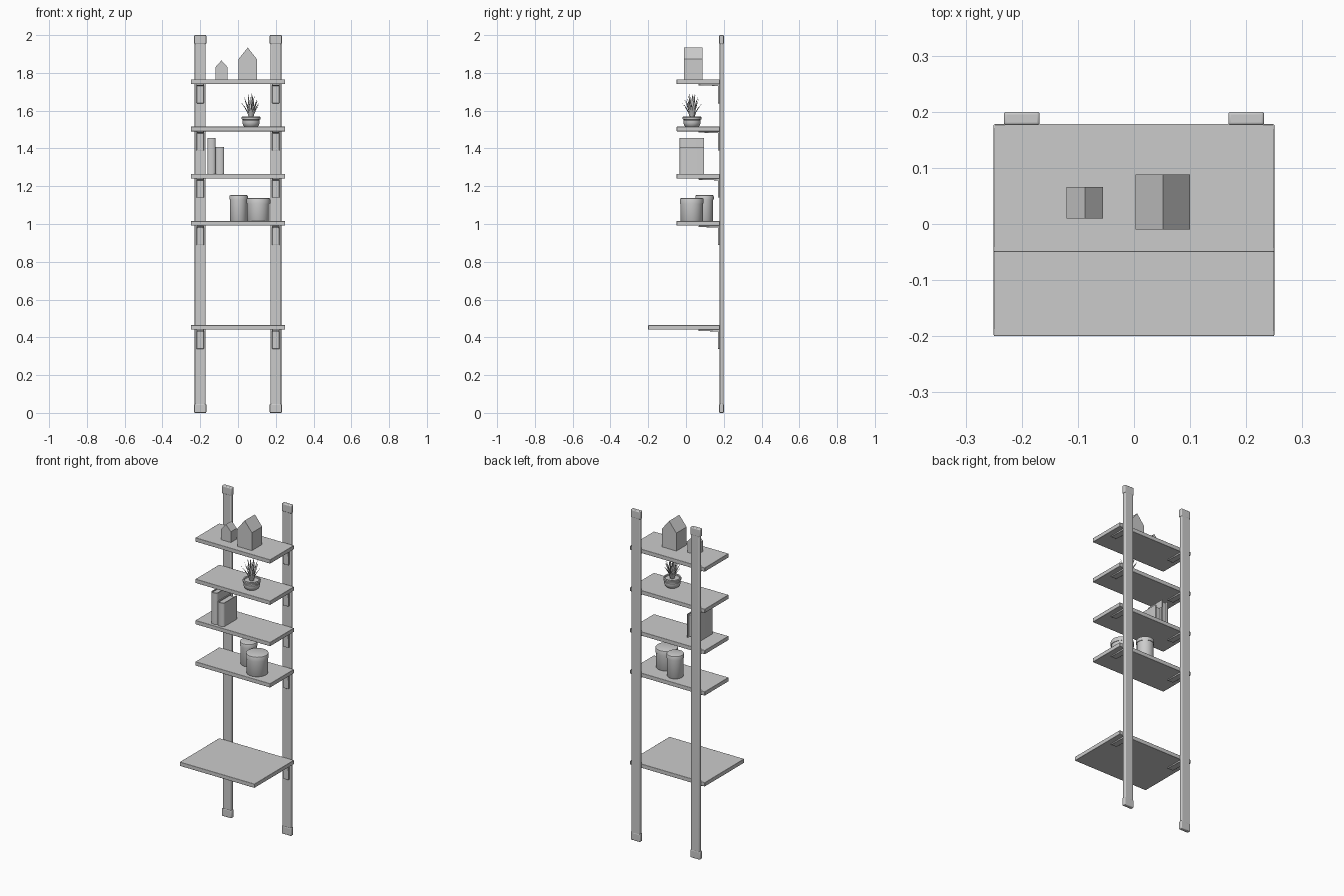
import bpy, bmesh, math, random
from mathutils import Vector

if "Cube" in bpy.data.objects:
    bpy.data.objects.remove(bpy.data.objects["Cube"])

random.seed(4)
grey = bpy.data.materials.new("plain grey")
grey.diffuse_color = (0.6, 0.6, 0.6, 1)
grey.use_nodes = True
grey.node_tree.nodes["Principled BSDF"].inputs["Base Color"].default_value = grey.diffuse_color


def finish(name, bm, smooth=True, bevel=0, segments=2):
    """Turn a bmesh into a named object with the grey material."""
    bmesh.ops.recalc_face_normals(bm, faces=bm.faces)
    mesh = bpy.data.meshes.new(name)
    bm.to_mesh(mesh)
    bm.free()
    mesh.materials.append(grey)
    ob = bpy.data.objects.new(name, mesh)
    bpy.context.collection.objects.link(ob)
    if bevel:
        mod = ob.modifiers.new("soft edges", 'BEVEL')
        mod.width, mod.segments = bevel, segments
    if smooth:
        bpy.ops.object.select_all(action='DESELECT')
        ob.select_set(True)
        bpy.context.view_layer.objects.active = ob
        bpy.ops.object.shade_smooth_by_angle(angle=math.radians(35))
    return ob


def box(name, lo, hi, bevel=0, segments=2):
    bm = bmesh.new()
    bmesh.ops.create_cube(bm, size=1)
    for v in bm.verts:
        v.co = [(a + b) / 2 + c * (b - a) for a, b, c in zip(lo, hi, v.co)]
    return finish(name, bm, bevel > 0, bevel, segments)


def extrude(name, points, direction, bevel=0):
    """Extrude a planar outline along a direction."""
    bm = bmesh.new()
    face = bm.faces.new([bm.verts.new(p) for p in points])
    new = bmesh.ops.extrude_face_region(bm, geom=[face])["geom"]
    verts = [g for g in new if isinstance(g, bmesh.types.BMVert)]
    bmesh.ops.translate(bm, verts=verts, vec=direction)
    return finish(name, bm, True, bevel)


def lathe(name, centre, profile, steps=32):
    """Spin (radius, height) pairs round a vertical axis."""
    bm = bmesh.new()
    verts = [bm.verts.new((r, 0, z)) for r, z in profile]
    edges = [bm.edges.new(pair) for pair in zip(verts, verts[1:])]
    bmesh.ops.spin(bm, geom=verts + edges, axis=(0, 0, 1), cent=(0, 0, 0),
                   angle=math.tau, steps=steps)
    bmesh.ops.remove_doubles(bm, verts=bm.verts, dist=1e-5)
    bmesh.ops.translate(bm, verts=bm.verts, vec=centre)
    return finish(name, bm)


# Uprights with end caps
for side, s in (("left", -1), ("right", 1)):
    x = 0.2 * s
    box(side + "_post", (x - 0.029, 0.178, 0.01), (x + 0.029, 0.199, 1.99), 0.006, 3)
    for end, z in (("bottom", 0), ("top", 1.952)):
        box(f"{side}_{end}_cap", (x - 0.032, 0.176, z), (x + 0.032, 0.2, z + 0.048), 0.005, 3)

# Shelves with L-shaped brackets
tops = [0.465, 1.015, 1.265, 1.515, 1.765]
for i, top in enumerate(tops):
    front = -0.2 if i == 0 else -0.05
    box(f"shelf_{i + 1}", (-0.25, front, top - 0.024), (0.25, 0.178, top), 0.002)
    z = top - 0.024
    for side, s in (("left", -1), ("right", 1)):
        x = 0.2 * s - 0.019
        outline = [(0.179, z), (0.179, z - 0.102), (0.169, z - 0.102),
                   (0.169, z - 0.01), (0.067, z - 0.007), (0.067, z)]
        extrude(f"{side}_bracket_{i + 1}", [(x, y, h) for y, h in outline],
                (0.038, 0, 0), 0.0015)


# House-shaped ornaments
def house(name, x0, x1, y0, y1, eave, ridge):
    z = tops[4]
    outline = [(x0, z), (x1, z), (x1, eave), ((x0 + x1) / 2, ridge), (x0, eave)]
    extrude(name, [(x, y0, h) for x, h in outline], (0, y1 - y0, 0))


house("small_house_ornament", -0.12, -0.055, 0.01, 0.066, 1.83, 1.866)
house("large_house_ornament", 0.003, 0.1, -0.01, 0.088, 1.873, 1.934)

# Potted plant
px, py, pz = 0.069, 0.032, tops[3]
lathe("plant_pot", (px, py, pz),
      [(0, 0), (0.034, 0), (0.041, 0.007), (0.046, 0.02), (0.046, 0.033),
       (0.042, 0.036), (0.049, 0.039), (0.05, 0.05), (0.047, 0.055),
       (0.041, 0.053), (0.04, 0.046), (0, 0.046)])


def leaf(bm, angle, reach, height):
    """A folded, pointed blade arching outward."""
    out = Vector((math.cos(angle), math.sin(angle), 0))
    across = Vector((-out.y, out.x, 0))
    base = Vector((px, py, pz + 0.044)) + out * 0.008
    rows = []
    for t, w in ((0, 0.004), (0.35, 0.0065), (0.7, 0.005), (1, 0.0004)):
        mid = base + out * reach * t ** 1.5 + Vector((0, 0, height * t))
        rows.append([bm.verts.new(p) for p in
                     (mid - across * w, mid + out * 0.003 * (1 - t), mid + across * w,
                      mid - out * 0.001 * (1 - t))])
    for a, b in zip(rows, rows[1:]):
        for k in range(4):
            n = (k + 1) % 4
            bm.faces.new((a[k], a[n], b[n], b[k]))


bm = bmesh.new()
for count, reach, height, turn in ((9, 0.05, 0.085, 0), (8, 0.034, 0.115, 0.3),
                                   (5, 0.012, 0.143, 0.1)):
    for k in range(count):
        leaf(bm, turn + math.tau * k / count + random.uniform(-0.15, 0.15),
             reach * random.uniform(0.8, 1.05), height * random.uniform(0.85, 1.03))
finish("plant_leaves", bm)


# Books: rounded spine at the front, pages recessed inside the cover
def book(name, x0, x1, y0, y1, height):
    z, t, cx, r = tops[2], 0.005, (x0 + x1) / 2, (x1 - x0) / 2

    def arc(rad, depth):
        return [(cx - rad * math.cos(math.pi * k / 8),
                 y0 + 0.012 - depth * math.sin(math.pi * k / 8)) for k in range(9)]
    outer = [(x0, y1)] + arc(r, 0.012) + [(x1, y1)]
    inner = [(x0 + t, y1)] + arc(r - t, 0.007) + [(x1 - t, y1)]
    extrude(name + "_cover", [(x, y, z) for x, y in outer + inner[::-1]], (0, 0, height))
    pages = [(x0 + t, y1 - 0.01)] + arc(r - t, 0.007) + [(x1 - t, y1 - 0.01)]
    extrude(name + "_pages", [(x, y, z + 0.006) for x, y in pages], (0, 0, height - 0.012))


book("tall_book", -0.161, -0.119, -0.034, 0.095, 0.19)
book("short_book", -0.118, -0.073, -0.034, 0.095, 0.142)


# Lidded canisters
def canister(name, x, y, r, height, lid):
    body = height - lid
    lathe(name + "_body", (x, y, tops[1]),
          [(0, 0), (r - 0.005, 0), (r - 0.003, 0.003), (r - 0.003, body + 0.002), (0, body + 0.002)])
    lathe(name + "_lid", (x, y, tops[1]),
          [(0, body), (r, body), (r, height - 0.007), (r - 0.002, height - 0.002),
           (r - 0.007, height), (0, height)])


canister("front_canister", 0.108, 0.03, 0.063, 0.122, 0.028)
canister("back_canister", 0.003, 0.098, 0.049, 0.138, 0.024)
